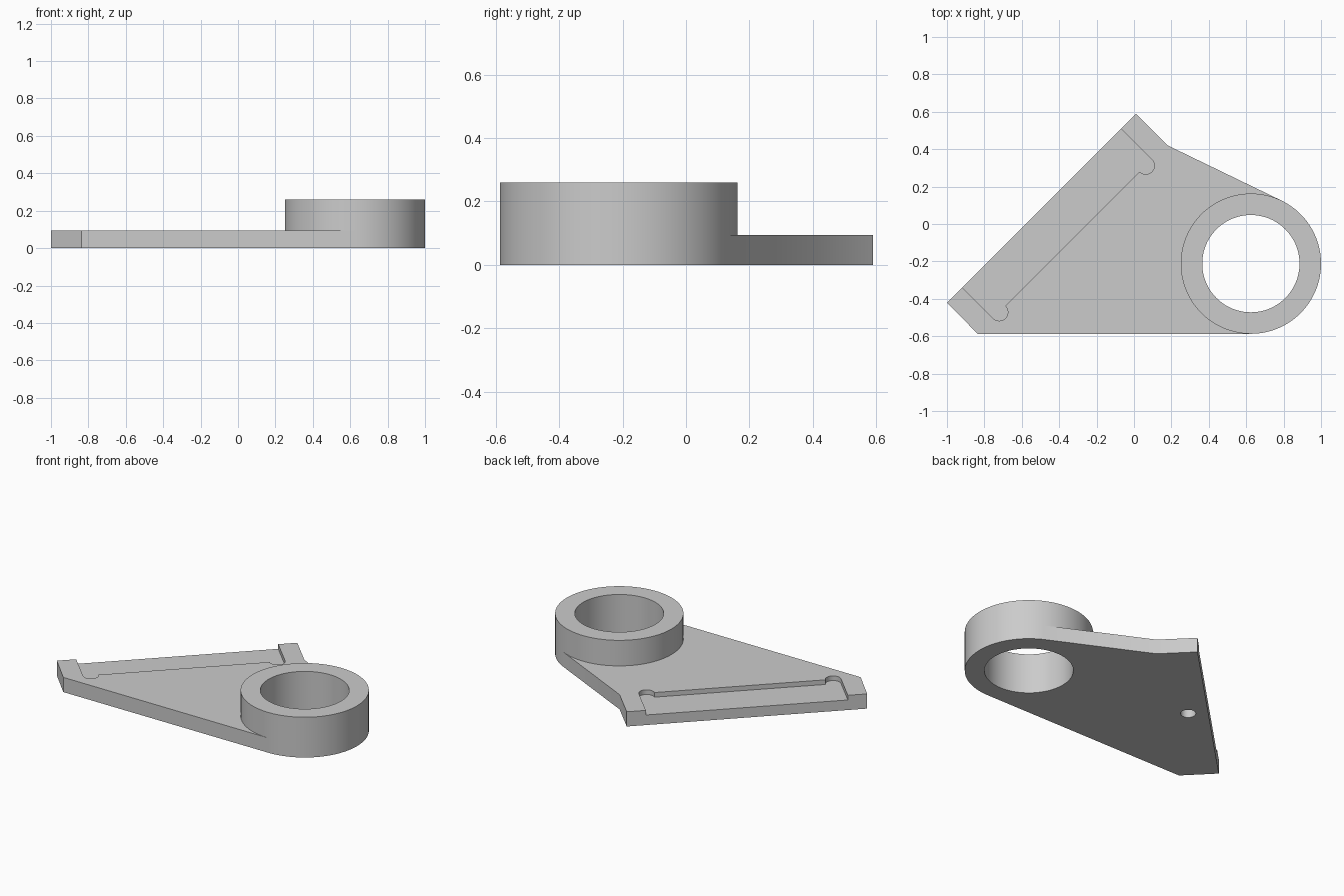
import bpy, bmesh
from math import sin, cos, radians, sqrt, atan2, acos, hypot, degrees
from mathutils import Vector

cube = bpy.data.objects.get("Cube")
if cube:
    bpy.data.objects.remove(cube, do_unlink=True)

PLATE_H, RING_H = 0.095, 0.26
CX, CY, R_OUT, R_IN = 0.625, -0.212, 0.375, 0.26

grey = bpy.data.materials.new("light_grey")
grey.use_nodes = True
colour = (0.6, 0.6, 0.6, 1)
grey.diffuse_color = colour
grey.node_tree.nodes["Principled BSDF"].inputs["Base Color"].default_value = colour


def arc(cx, cy, r, start, end, steps):
    angles = [radians(start + (end - start) * i / steps) for i in range(steps + 1)]
    return [(cx + r * cos(a), cy + r * sin(a)) for a in angles]


def finish(name, bm):
    bmesh.ops.recalc_face_normals(bm, faces=bm.faces)
    mesh = bpy.data.meshes.new(name)
    bm.to_mesh(mesh)
    bm.free()
    mesh.materials.append(grey)
    obj = bpy.data.objects.new(name, mesh)
    bpy.context.collection.objects.link(obj)
    return obj


def prism(name, points, z0, z1):
    bm = bmesh.new()
    face = bm.faces.new([bm.verts.new((x, y, z0)) for x, y in points])
    top = bmesh.ops.extrude_face_region(bm, geom=[face])["geom"]
    bmesh.ops.translate(bm, vec=(0, 0, z1 - z0),
                        verts=[v for v in top if isinstance(v, bmesh.types.BMVert)])
    return finish(name, bm)


def activate(obj):
    bpy.ops.object.select_all(action='DESELECT')
    obj.select_set(True)
    bpy.context.view_layer.objects.active = obj


def cut(target, cutter):
    cutter.hide_render = True
    mod = target.modifiers.new("cut", 'BOOLEAN')
    mod.operation, mod.solver, mod.object = 'DIFFERENCE', 'EXACT', cutter
    activate(target)
    bpy.ops.object.modifier_apply(modifier=mod.name)
    bpy.data.objects.remove(cutter, do_unlink=True)


def diagonal(s, t):
    """s runs along the slanted edge, t runs inward from it."""
    return ((s + t) / sqrt(2), (s - t) / sqrt(2))


# Plate: tangent to the ring on both sides, ending inside the ring wall
shoulder = (0.18, 0.42)
dx, dy = shoulder[0] - CX, shoulder[1] - CY
tangent = degrees(atan2(dy, dx) - acos(R_OUT / hypot(dx, dy)))
upper = arc(CX, CY, R_OUT, tangent, tangent, 1)[0]
outline = [(-1, -0.42), (-0.836, CY - R_OUT), (CX, CY - R_OUT)]
outline += arc(CX, CY, R_OUT - 0.015, 270, tangent, 64)
outline += [upper, shoulder, (0.01, 0.59)]
plate = prism("plate", outline, 0, PLATE_H)

# Shallow pocket open on the slanted edge, with rounded corner reliefs
S0, S1, T_IN, RELIEF = -0.889, 0.311, -0.176, 0.046
pocket = [(S1, -0.6)] + arc(S1 - RELIEF, T_IN, RELIEF, 0, 180, 20)
pocket += arc(S0 + RELIEF, T_IN, RELIEF, 0, 180, 20) + [(S0, -0.6)]
cut(plate, prism("pocket_cutter", [diagonal(s, t) for s, t in pocket],
                 PLATE_H - 0.03, PLATE_H + 0.1))

# Blind hole in the underside
hole = arc(-0.412, 0.002, 0.045, 0, 348.75, 31)
cut(plate, prism("hole_cutter", hole, -0.1, 0.055))

# Ring: rectangular section spun about the bore axis
bm = bmesh.new()
section = [(R_IN, 0), (R_OUT, 0), (R_OUT, RING_H), (R_IN, RING_H)]
verts = [bm.verts.new((CX + r, CY, z)) for r, z in section]
edges = [bm.edges.new((verts[i], verts[(i + 1) % 4])) for i in range(4)]
bmesh.ops.spin(bm, geom=verts + edges, cent=(CX, CY, 0), axis=Vector((0, 0, 1)),
               angle=radians(360), steps=128, use_merge=True)
bmesh.ops.remove_doubles(bm, verts=bm.verts, dist=0.0001)
ring = finish("ring", bm)

for obj in (plate, ring):
    activate(obj)
    bpy.ops.object.shade_smooth_by_angle(angle=radians(30))
